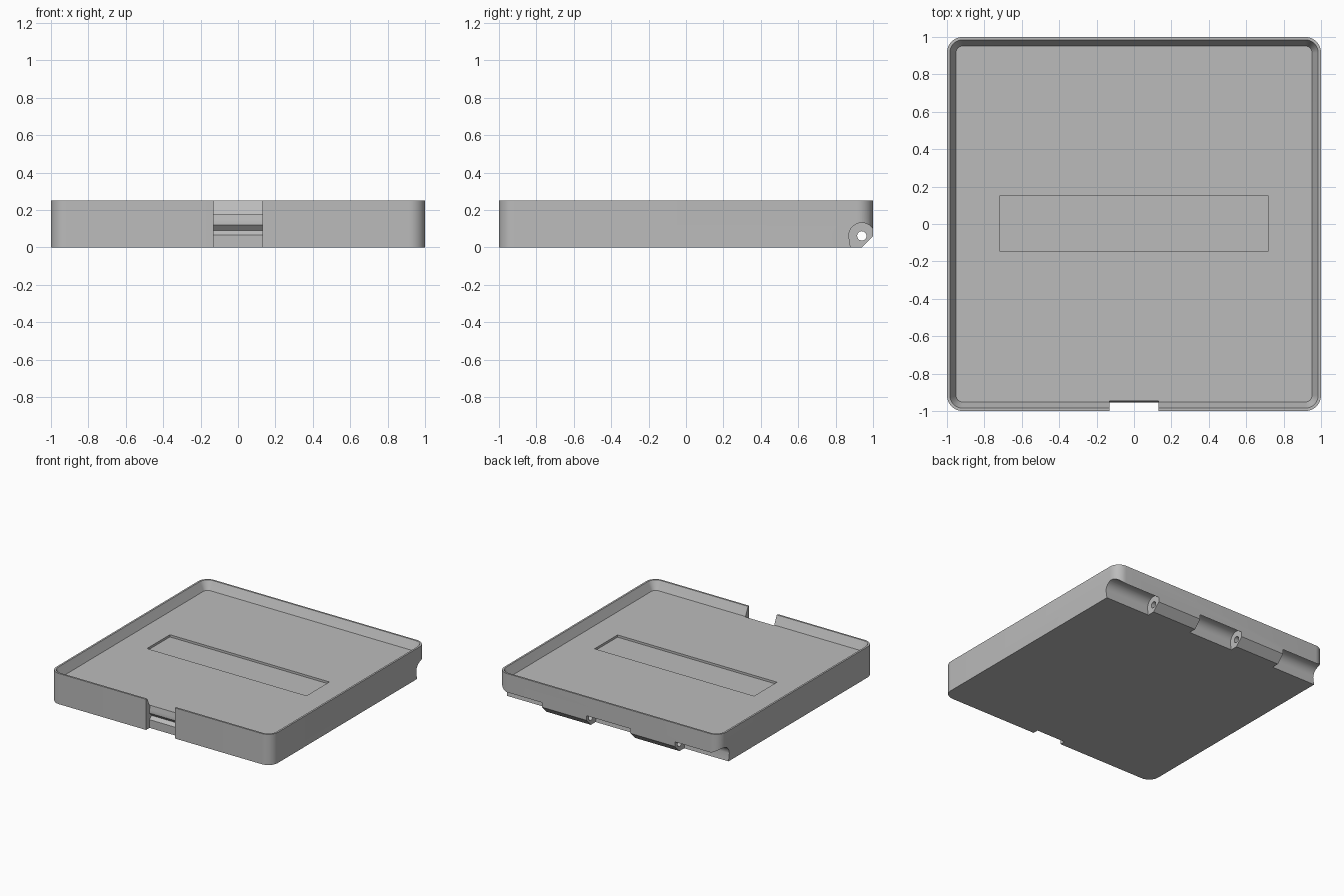
import bpy, bmesh
from math import sin, cos, radians, pi

cube = bpy.data.objects.get("Cube")
if cube:
    bpy.data.objects.remove(cube, do_unlink=True)

grey = bpy.data.materials.new("plain_grey")
grey.use_nodes = True
grey.diffuse_color = (0.5, 0.5, 0.5, 1)
grey.node_tree.nodes["Principled BSDF"].inputs["Base Color"].default_value = (0.5, 0.5, 0.5, 1)


def make_object(name, bm):
    bmesh.ops.recalc_face_normals(bm, faces=bm.faces)
    mesh = bpy.data.meshes.new(name)
    bm.to_mesh(mesh)
    bm.free()
    mesh.materials.append(grey)
    obj = bpy.data.objects.new(name, mesh)
    bpy.context.collection.objects.link(obj)
    return obj


def rounded_square(half, radius, z, steps=10):
    """Points of a rounded square outline at height z."""
    points = []
    for corner in range(4):
        mid = pi / 4 + corner * pi / 2
        cx = (half - radius) * (1 if cos(mid) > 0 else -1)
        cy = (half - radius) * (1 if sin(mid) > 0 else -1)
        for i in range(steps + 1):
            a = corner * pi / 2 + i * pi / 2 / steps
            points.append((cx + radius * cos(a), cy + radius * sin(a), z))
    return points


def cut(target, name, profile, x0, x1):
    """Cut a side profile (y, z), swept from x0 to x1, out of the target."""
    bm = bmesh.new()
    ends = [[bm.verts.new((x, y, z)) for y, z in profile] for x in (x0, x1)]
    for end in ends:
        bm.faces.new(end)
    n = len(profile)
    for i in range(n):
        j = (i + 1) % n
        bm.faces.new((ends[0][i], ends[0][j], ends[1][j], ends[1][i]))
    cutter = make_object(name, bm)
    cutter.hide_render = True
    mod = target.modifiers.new(name, "BOOLEAN")
    mod.operation = "DIFFERENCE"
    mod.solver = "EXACT"
    mod.object = cutter
    bpy.context.view_layer.objects.active = target
    bpy.ops.object.modifier_apply(modifier=mod.name)
    bpy.data.objects.remove(cutter, do_unlink=True)


# Tray body: rounded rings from the bottom, over the rim, down to the floor
bm = bmesh.new()
FLOOR = 0.18
rings = []
for half, z in ((1, 0), (1, 0.25), (0.985, 0.25), (0.975, 0.228), (0.952, FLOOR)):
    outline = rounded_square(half, 0.085 - (1 - half), z)
    rings.append([bm.verts.new(p) for p in outline])
for low, high in zip(rings, rings[1:]):
    for i in range(len(low)):
        j = (i + 1) % len(low)
        bm.faces.new((low[i], low[j], high[j], high[i]))
bm.faces.new(rings[0])
bm.faces.new(rings[-1])
tray = make_object("tray_body", bm)

# Shallow label pocket in the floor
cut(tray, "label_pocket", [(-0.145, FLOOR - 0.018), (0.15, FLOOR - 0.018),
                           (0.15, 0.3), (-0.145, 0.3)], -0.72, 0.72)

# Front thumb notch with an undercut latch groove
cut(tray, "latch_notch", [(-1.1, -0.1), (-0.955, -0.1), (-0.955, 0.067), (-0.93, 0.092),
                          (-0.955, 0.12), (-0.955, 0.15), (-0.945, 0.178),
                          (-0.945, 0.3), (-1.1, 0.3)], -0.13, 0.13)

# Hinge: chamfered back edge, pin hole and three clearances between knuckles
HY, HZ, HR = 0.94, 0.062, 0.07
cut(tray, "hinge_chamfer", [(0.88, -0.06), (1.06, -0.06), (1.06, 0.12)], -1.2, 1.2)
pin = [(HY + 0.025 * cos(i * pi / 12), HZ + 0.025 * sin(i * pi / 12)) for i in range(24)]
cut(tray, "pin_hole", pin, -1.2, 1.2)
arc = [(HY + HR * cos(radians(a)), HZ + HR * sin(radians(a))) for a in range(30, 181, 10)]
clearance = [(1.1, -0.1), (1.1, arc[0][1])] + arc + [(0.88, 0), (0.88, -0.1)]
for x0, x1 in ((0.6, 1.2), (-0.2, 0.2), (-1.2, -0.6)):
    cut(tray, "hinge_clearance", clearance, x0, x1)

# Smooth the rounded corners and keep the crisp edges
bpy.ops.object.select_all(action="DESELECT")
tray.select_set(True)
bpy.context.view_layer.objects.active = tray
bpy.ops.object.shade_smooth_by_angle(angle=radians(25))
